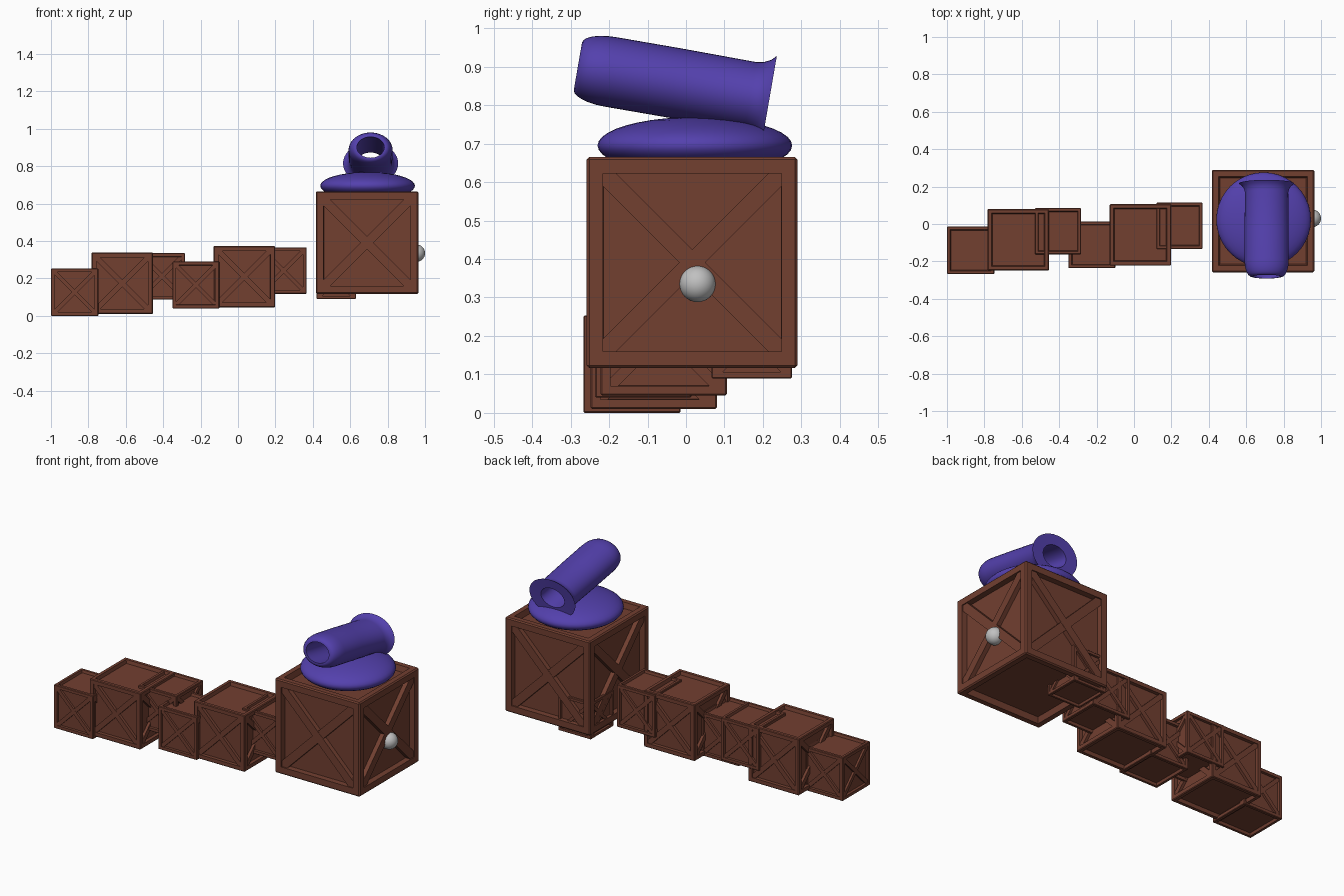
import bpy, bmesh, math
from mathutils import Matrix, Vector

if "Cube" in bpy.data.objects:
    bpy.data.objects.remove(bpy.data.objects["Cube"])


def material(name, rgb):
    m = bpy.data.materials.new(name)
    m.diffuse_color = (*rgb, 1)
    m.use_nodes = True
    m.node_tree.nodes["Principled BSDF"].inputs["Base Color"].default_value = m.diffuse_color
    return m


WOOD = material("brown wood", (0.168, 0.050, 0.030))
PURPLE = material("purple metal", (0.088, 0.052, 0.42))
GREY = material("light grey", (0.53, 0.53, 0.53))


def finish(bm, name, mat, smooth=None):
    bmesh.ops.recalc_face_normals(bm, faces=bm.faces)
    me = bpy.data.meshes.new(name)
    bm.to_mesh(me)
    bm.free()
    me.materials.append(mat)
    ob = bpy.data.objects.new(name, me)
    bpy.context.collection.objects.link(ob)
    if smooth:
        bpy.ops.object.select_all(action='DESELECT')
        ob.select_set(True)
        bpy.context.view_layer.objects.active = ob
        bpy.ops.object.shade_smooth_by_angle(angle=math.radians(smooth))
    return ob


def crate(name, x, y, z, size):
    """Crate from its minimum corner and edge length."""
    bm = bmesh.new()
    bmesh.ops.create_cube(bm, size=1)
    bmesh.ops.bevel(bm, geom=bm.edges[:], offset=0.012, segments=1, affect='EDGES')
    # recessed panels: all six sides, narrower stepped frame on top and bottom
    for f in [f for f in bm.faces if f.calc_area() > 0.5]:
        flat = abs(f.normal.z) > 0.9
        bmesh.ops.inset_individual(bm, faces=[f], thickness=0.076 if flat else 0.092)
        bmesh.ops.inset_individual(bm, faces=[f], thickness=0.022 if flat else 0.002,
                                   depth=-0.06)
    # crossed braces on the four upright sides
    for side in range(4):
        turn = Matrix.Rotation(side * math.pi / 2, 4, 'Z')
        for k, tilt in enumerate((45, -45)):
            bmesh.ops.create_cube(bm, size=1, matrix=turn
                                  @ Matrix.Translation((0, -0.461 + 0.002 * k, 0))
                                  @ Matrix.Rotation(math.radians(tilt), 4, 'Y')
                                  @ Matrix.Diagonal((1.2, 0.056, 0.088, 1)))
    h = size / 2
    bm.transform(Matrix.Translation((x + h, y + h, z + h)) @ Matrix.Scale(size, 4))
    return finish(bm, name, WOOD)


# row of crates
crate("crate_1", -1.0, -0.267, 0.0, 0.253)
crate("crate_2", -0.783, -0.248, 0.01, 0.328)
crate("crate_3", -0.53, -0.162, 0.088, 0.247)
crate("crate_4", -0.35, -0.236, 0.04, 0.25)
crate("crate_5", -0.13, -0.222, 0.045, 0.328)
crate("crate_6", 0.12, -0.133, 0.118, 0.247)
crate("crate_7", 0.42, 0.066, 0.09, 0.21)
crate("large_crate", 0.416, -0.258, 0.117, 0.548)

# domed turntable
bm = bmesh.new()
bmesh.ops.create_uvsphere(bm, u_segments=40, v_segments=20, radius=1)
bm.transform(Matrix.Translation((0.693, 0.023, 0.695))
             @ Matrix.Diagonal((0.253, 0.253, 0.074, 1)))
finish(bm, "turntable", PURPLE, 40)

# knob
bm = bmesh.new()
bmesh.ops.create_uvsphere(bm, u_segments=32, v_segments=16, radius=0.047)
bm.transform(Matrix.Translation((0.953, 0.03, 0.335)))
finish(bm, "knob", GREY, 40)

# barrel: closed profile (radius, distance along axis) spun round, open at both ends
profile = [(0.62, 0.0), (0.68, 0.0)]
for i in range(1, 7):
    a = i / 6 * math.pi / 2
    profile.append((0.68 + 0.32 * math.sin(a), 0.085 * (1 - math.cos(a))))
profile += [(1.0, 0.25), (0.98, 0.455), (1.02, 0.475), (1.11, 0.492),
            (1.25, 0.505), (0.64, 0.503), (0.62, 0.48)]
bm = bmesh.new()
SIDES = 40
rings = []
for r, s in profile:
    rings.append([bm.verts.new((0.118 * r * math.cos(2 * math.pi * k / SIDES), s,
                                0.0915 * r * math.sin(2 * math.pi * k / SIDES)))
                  for k in range(SIDES)])
for i in range(len(rings)):
    a, b = rings[i], rings[(i + 1) % len(rings)]
    for k in range(SIDES):
        n = (k + 1) % SIDES
        bm.faces.new((a[k], a[n], b[n], b[k]))
bm.transform(Matrix.Translation((0.709, -0.281, 0.901))
             @ Matrix.Rotation(math.radians(-9.8), 4, 'X'))
finish(bm, "barrel", PURPLE, 35)
